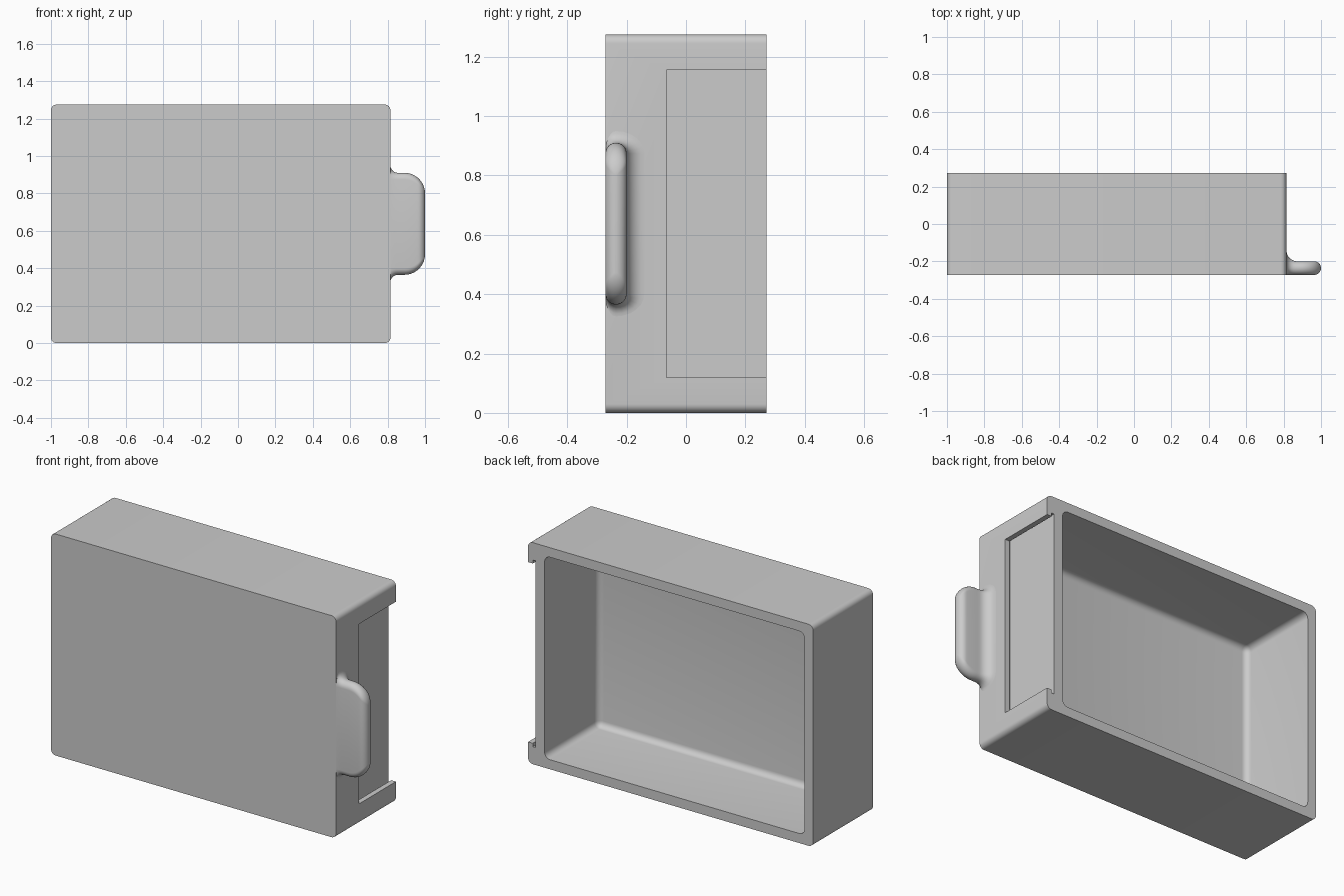
import bpy, bmesh, math

if "Cube" in bpy.data.objects:
    bpy.data.objects.remove(bpy.data.objects["Cube"])

GREY = bpy.data.materials.new("plain_grey")
GREY.diffuse_color = (0.6, 0.6, 0.6, 1)
GREY.use_nodes = True
GREY.node_tree.nodes["Principled BSDF"].inputs["Base Color"].default_value = GREY.diffuse_color


def finish(name, bm):
    bmesh.ops.recalc_face_normals(bm, faces=bm.faces)
    mesh = bpy.data.meshes.new(name)
    bm.to_mesh(mesh)
    bm.free()
    ob = bpy.data.objects.new(name, mesh)
    bpy.context.collection.objects.link(ob)
    mesh.materials.append(GREY)
    return ob


def box(name, lo, hi, radius=0, only_y=False):
    """Box between two corners, optionally rounded (only edges along y if asked)."""
    bm = bmesh.new()
    bmesh.ops.create_cube(bm, size=1)
    for v in bm.verts:
        v.co = [(a + b) / 2 + c * (b - a) for a, b, c in zip(lo, hi, v.co)]
    if radius:
        edges = [e for e in bm.edges if not only_y
                 or abs(e.verts[0].co.y - e.verts[1].co.y) > 0.01]
        bmesh.ops.bevel(bm, geom=edges, offset=radius, segments=6,
                        profile=0.5, affect='EDGES')
    return finish(name, bm)


def select(ob):
    bpy.ops.object.select_all(action='DESELECT')
    bpy.context.view_layer.objects.active = ob
    ob.select_set(True)


# Drawer body: rounded along y, open at the back, with a label slot on the right
body = box("drawer_body", (-1, -0.272, 0), (0.815, 0.272, 1.275), 0.03, True)
cutters = [
    box("cavity_cutter", (-0.945, -0.217, 0.055), (0.71, 0.5, 1.22), 0.035),
    box("slot_cutter", (0.78, -0.065, 0.12), (0.9, 0.4, 1.155)),
    box("undercut_cutter", (0.767, -0.085, 0.10), (0.785, 0.4, 1.175)),
]
select(body)
for c in cutters:
    m = body.modifiers.new("cut", 'BOOLEAN')
    m.operation, m.solver, m.object = 'DIFFERENCE', 'EXACT', c
    bpy.ops.object.modifier_apply(modifier=m.name)
for c in cutters:
    bpy.data.objects.remove(c)

# Handle: pill sections lofted along x, flared at the root and rounded at the tip
R, YC, ZC, H = 0.036, -0.236, 0.6375, 0.2725
stations = [0.80] + [0.815 + 0.06 * (1 - math.cos(i * math.pi / 16)) for i in range(9)]
stations += [0.89 + 0.11 * math.sin(math.radians(a)) for a in range(0, 88, 6)]
stations += [0.89 + 0.11 * math.sin(math.radians(87.5))]


def flare(x, r):
    d = min(max(x - 0.815, 0), r)
    return r - math.sqrt(r * r - (r - d) ** 2)


bm = bmesh.new()
rings = []
for x in stations:
    u = max(0, (x - 0.964) / R)
    v = max(0, (x - 0.89) / 0.11)
    k = math.sqrt(max(0.0, 1 - u * u))
    side = flare(x, 0.04)
    h = H - 0.11 * (1 - math.sqrt(1 - v * v)) + side
    front, back, rz = R * k, R * k + flare(x, 0.06), R * k + side
    ring = []
    for sign in (1, -1):
        for i in range(13):
            a = math.pi * i / 12 * sign
            y = math.cos(a) * sign
            ring.append(bm.verts.new((x, YC + y * (back if y > 0 else front),
                                      ZC + sign * (h - rz) + rz * math.sin(a))))
    rings.append(ring)
n = len(rings[0])
for a, b in zip(rings, rings[1:]):
    for i in range(n):
        j = (i + 1) % n
        bm.faces.new((a[i], a[j], b[j], b[i]))
bm.faces.new(rings[0])
bm.faces.new(rings[-1])
handle = finish("pull_handle", bm)

for ob in (body, handle):
    select(ob)
    bpy.ops.object.shade_smooth_by_angle(angle=math.radians(35))
